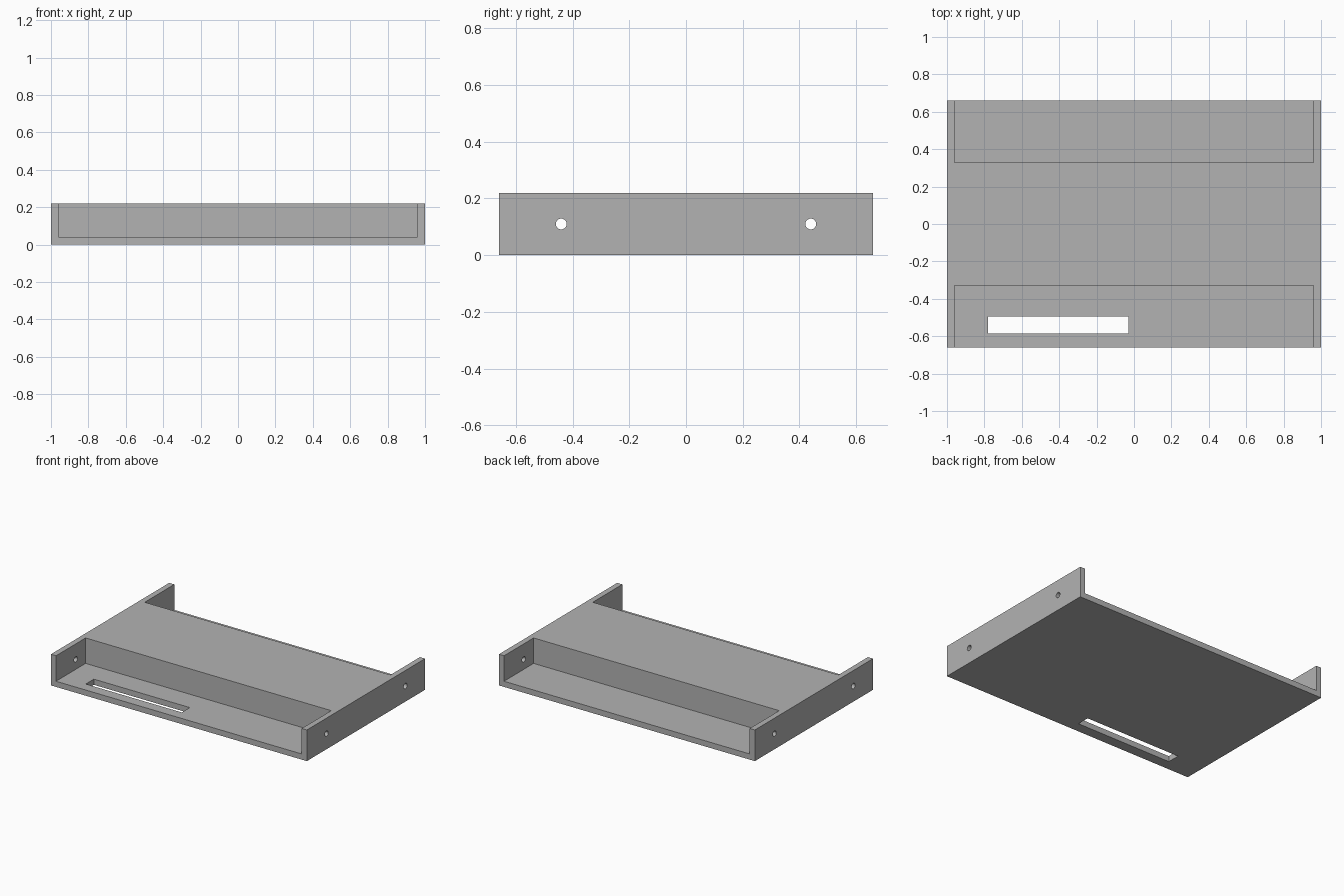
import bpy
import math

if "Cube" in bpy.data.objects:
    bpy.data.objects.remove(bpy.data.objects["Cube"], do_unlink=True)

WIDTH, DEPTH, HEIGHT, WALL = 2.0, 1.32, 0.22, 0.04
BLOCK_Y = 0.33          # half depth of the raised middle
HOLE_Y, HOLE_Z, HOLE_R = 0.44, 0.11, 0.019

grey = bpy.data.materials.new("plain_grey")
grey.use_nodes = True
colour = (0.45, 0.45, 0.45, 1)
grey.diffuse_color = colour
grey.node_tree.nodes["Principled BSDF"].inputs["Base Color"].default_value = colour


def box(name, low, high):
    """Add a box between two opposite corners."""
    centre = [(a + b) / 2 for a, b in zip(low, high)]
    bpy.ops.mesh.primitive_cube_add(size=1, location=centre)
    ob = bpy.context.object
    ob.name = name
    ob.scale = [b - a for a, b in zip(low, high)]
    bpy.ops.object.transform_apply(location=True, rotation=False, scale=True)
    ob.data.materials.append(grey)
    return ob


def cut(target, cutter):
    """Subtract the cutter from the target, then discard it."""
    cutter.hide_render = True
    mod = target.modifiers.new("cut", "BOOLEAN")
    mod.operation = "DIFFERENCE"
    mod.solver = "EXACT"
    mod.object = cutter
    bpy.context.view_layer.objects.active = target
    bpy.ops.object.modifier_apply(modifier=mod.name)
    bpy.data.objects.remove(cutter, do_unlink=True)


# Solid tray body
tray = box("tray_body", (-WIDTH / 2, -DEPTH / 2, 0), (WIDTH / 2, DEPTH / 2, HEIGHT))

# Open ledges at front and back, between the end walls
inner = WIDTH / 2 - WALL
for side in (-1, 1):
    y0, y1 = sorted((side * BLOCK_Y, side * DEPTH))
    cut(tray, box("ledge_cutter", (-inner, y0, WALL), (inner, y1, HEIGHT * 2)))

# Slot through the front ledge
cut(tray, box("slot_cutter", (-0.78, -0.585, -WALL), (-0.03, -0.495, WALL * 2)))

# Round holes through both end walls
for side in (-1, 1):
    bpy.ops.mesh.primitive_cylinder_add(
        vertices=24, radius=HOLE_R, depth=WIDTH * 1.2,
        location=(0, side * HOLE_Y, HOLE_Z), rotation=(0, math.pi / 2, 0))
    hole = bpy.context.object
    hole.data.materials.append(grey)
    cut(tray, hole)

# Smooth the holes while keeping every edge crisp
bpy.ops.object.select_all(action="DESELECT")
tray.select_set(True)
bpy.context.view_layer.objects.active = tray
bpy.ops.object.shade_smooth_by_angle(angle=math.radians(30))
